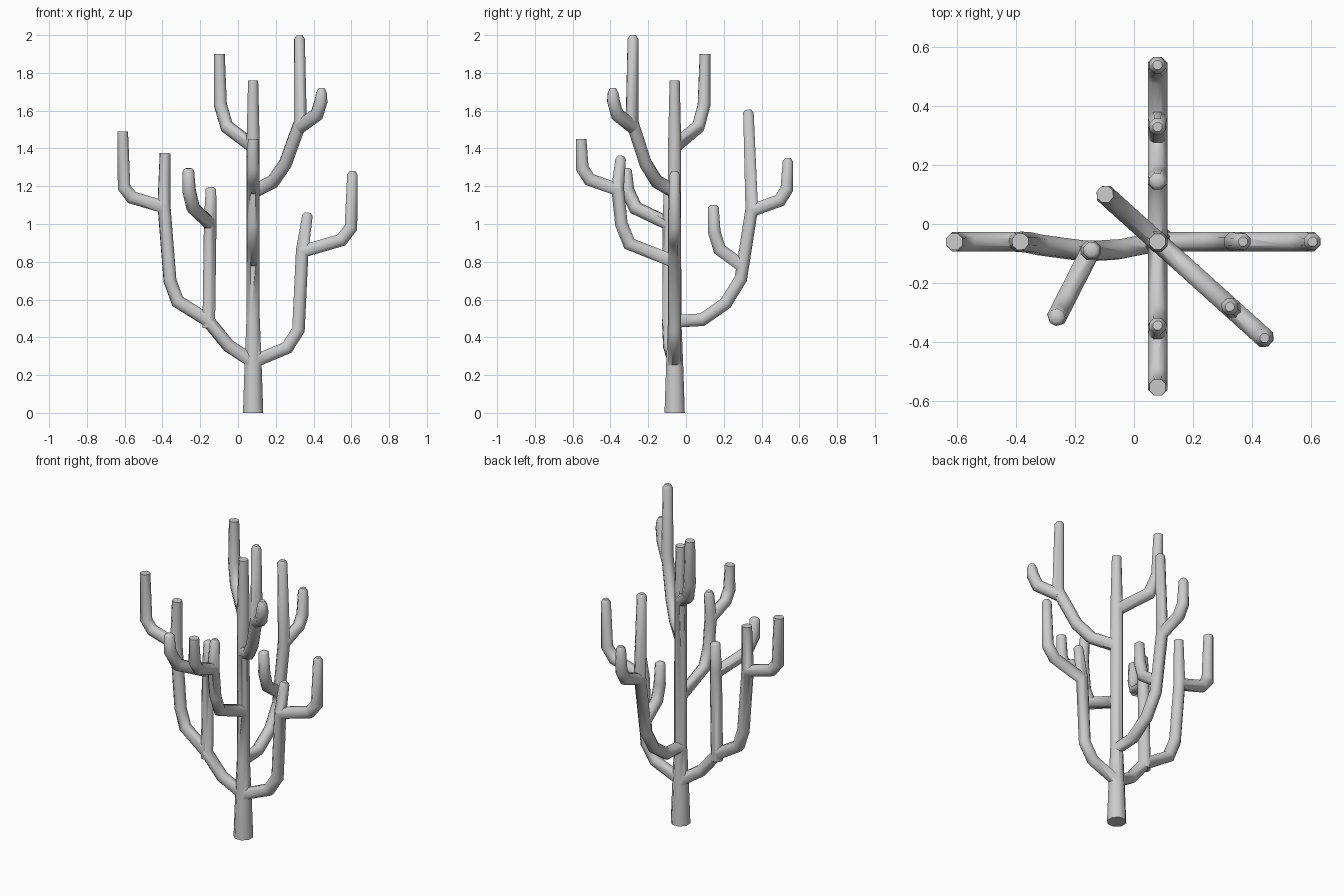
import bpy, bmesh, math
from mathutils import Vector

if "Cube" in bpy.data.objects:
    bpy.data.objects.remove(bpy.data.objects["Cube"])

SIDES = 8
AXIS = (0.08, -0.06)      # trunk axis
THICK, TIP = 0.036, 0.03  # limb radius, radius at the tip
limbs = []


def tube(name, P, R):
    """Faceted tube through points P with radii R and mitred joints."""
    bm = bmesh.new()
    t = (P[1] - P[0]).normalized()
    u = Vector((0, 1, 0)) if abs(t.z) > 0.8 else Vector((0, 0, 1))
    rings = []
    for i, p in enumerate(P):
        a = (P[i] - P[i - 1]).normalized() if i else t
        b = (P[i + 1] - P[i]).normalized() if i < len(P) - 1 else a
        n = (a + b).normalized()
        u = (u - a * u.dot(a)).normalized()
        v = a.cross(u)
        ring = []
        for k in range(SIDES):
            w = 2 * math.pi * (k + 0.5) / SIDES
            o = (u * math.cos(w) + v * math.sin(w)) * R[i]
            o -= a * (o.dot(n) / a.dot(n))      # slide onto the mitre plane
            ring.append(bm.verts.new(p + o))
        rings.append(ring)
        u = a.rotation_difference(b) @ u
    for r0, r1 in zip(rings, rings[1:]):
        for k in range(SIDES):
            j = (k + 1) % SIDES
            bm.faces.new((r0[k], r0[j], r1[j], r1[k]))
    bm.faces.new(rings[0])
    bm.faces.new(rings[-1])
    bmesh.ops.recalc_face_normals(bm, faces=bm.faces[:])
    me = bpy.data.meshes.new(name)
    bm.to_mesh(me)
    bm.free()
    ob = bpy.data.objects.new(name, me)
    bpy.context.collection.objects.link(ob)
    return ob


def limb(name, azimuth, path, point=0.0, bow=0.0, origin=AXIS):
    """Limb in a vertical plane: path holds (distance from origin, height)."""
    c, s = math.cos(math.radians(azimuth)), math.sin(math.radians(azimuth))
    P = []
    for d, z in path:
        side = bow * math.sin(math.pi * min(max(d / 0.45, 0), 1))
        P.append(Vector((origin[0] + c * d - s * side, origin[1] + s * d + c * side, z)))
    R = [THICK] * (len(P) - 1) + [TIP]
    if point:                                   # blunt pointed tip
        end = P[-1].copy()
        P[-1] = end - (end - P[-2]).normalized() * point
        P.append(end)
        R.append(TIP * 0.55)
    limbs.append(tube(name, P, R))


def fork(name, azimuth, d, z, out, rise, top, point=0.0, **kw):
    """Side shoot: runs outward, bends at an elbow, then grows upright."""
    s = math.copysign(1, top)
    limb(name, azimuth, [(d, z), (d + out * 0.78, z + rise),
                         (d + out * 0.97, z + rise * 2.1), (d + out, z + top)], point, **kw)


# Trunk
trunk = tube("branching_trunk", [Vector((*AXIS, z)) for z in (0, .25, .5, 1.45, 1.76)],
             [.058, .049, .038, .037, .029])

# Main branches
limb("right_branch", 0, [(0, .27), (.18, .345), (.24, .44), (.26, .86), (.29, 1.06)], .015)
limb("left_branch", 180, [(0, .27), (.13, .355), (.24, .49), (.4, .59), (.44, .7),
                          (.472, 1.1), (.466, 1.375)], bow=.033)
limb("left_upright", 180, [(.235, .45), (.227, 1.02), (.223, 1.195)], .01, .03)
limb("back_branch", 90, [(0, .485), (.145, .493), (.27, .58), (.35, .71),
                         (.408, 1.08), (.39, 1.605)], .015)
limb("front_branch", -90, [(0, .8), (.24, .895), (.282, 1.0), (.302, 1.19), (.284, 1.362)], .02)
limb("high_branch", -42, [(0, 1.17), (.142, 1.225), (.23, 1.32), (.337, 1.54), (.33, 2.0)], .02)

# Forks
fork("right_fork", 0, .26, .855, .266, .06, .425, .02)
fork("left_fork", 180, .47, 1.09, .22, .05, .4)
fork("left_upright_fork", 243, 0, 1.0, .255, .085, .295, .01, origin=(-.147, -.09))
fork("back_fork", 90, .405, 1.07, .195, .055, .28, .02)
fork("back_inner_fork", -90, -.355, .78, .15, .085, .32, .01)
fork("front_fork", -90, .295, 1.18, .2, .055, .27)
fork("high_fork", -42, .334, 1.515, .155, .065, .205, .025)
fork("high_back_fork", 138, 0, 1.41, .24, .105, .49)

# Merge everything into one continuous surface
for ob in limbs:
    m = trunk.modifiers.new("join_" + ob.name, 'BOOLEAN')
    m.operation = 'UNION'
    m.solver = 'EXACT'
    m.object = ob
bpy.context.view_layer.objects.active = trunk
trunk.select_set(True)
for m in list(trunk.modifiers):
    bpy.ops.object.modifier_apply(modifier=m.name)
for ob in limbs:
    bpy.data.objects.remove(ob)
bpy.ops.object.shade_smooth_by_angle(angle=math.radians(50))
